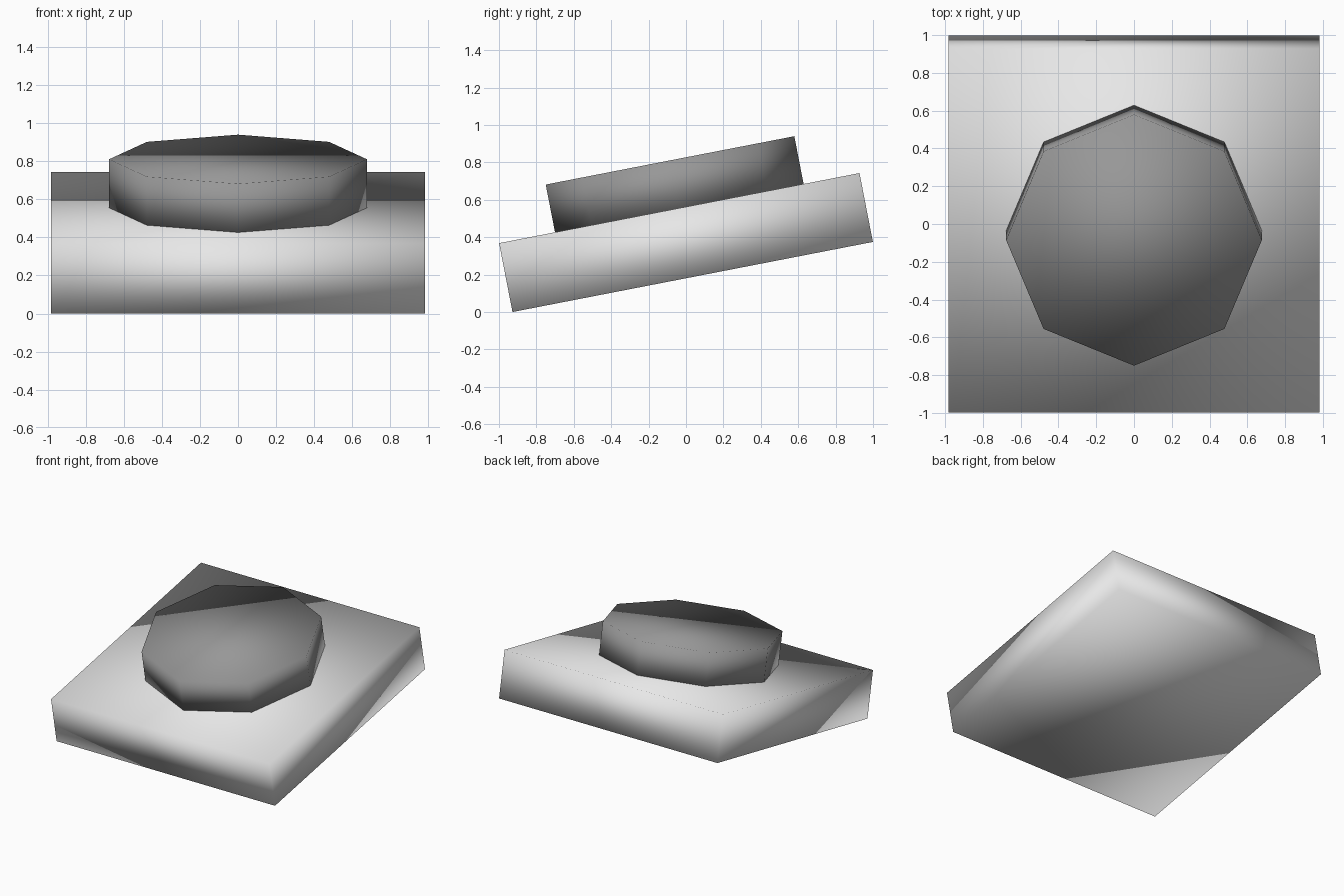
import bpy
import math
from mathutils import Matrix, Vector

if "Cube" in bpy.data.objects:
    bpy.data.objects.remove(bpy.data.objects["Cube"])

TILT = math.radians(11.0)      # whole model leans up towards the back
WIDTH, DEPTH, THICK = 1.965, 1.963, 0.375
CAP_RADIUS, CAP_HEIGHT = 0.677, 0.26

rot = Matrix.Rotation(TILT, 4, 'X')
centre = Vector((0, 0, (DEPTH * math.sin(TILT) + THICK * math.cos(TILT)) / 2))


def make_material(name, value):
    mat = bpy.data.materials.new(name)
    mat.diffuse_color = (value, value, value, 1)
    mat.use_nodes = True
    mat.node_tree.nodes["Principled BSDF"].inputs["Base Color"].default_value = mat.diffuse_color
    return mat


def finish(name, mat, offset):
    """Name, colour, smooth and place the active primitive on the tilted axis."""
    ob = bpy.context.object
    ob.name = name
    ob.data.materials.append(mat)
    ob.data.transform(Matrix.Translation(centre) @ rot @ Matrix.Translation((0, 0, offset)))
    bpy.ops.object.shade_smooth()
    return ob


# Square base slab
bpy.ops.mesh.primitive_cube_add(size=1)
bpy.context.object.data.transform(Matrix.Diagonal((WIDTH, DEPTH, THICK, 1)))
finish("base_slab", make_material("light grey", 0.8), 0)

# Octagonal button resting on the slab, corners on the x and y axes
bpy.ops.mesh.primitive_cylinder_add(vertices=8, radius=CAP_RADIUS, depth=CAP_HEIGHT)
finish("octagon_button", make_material("mid grey", 0.31), (THICK + CAP_HEIGHT) / 2)
